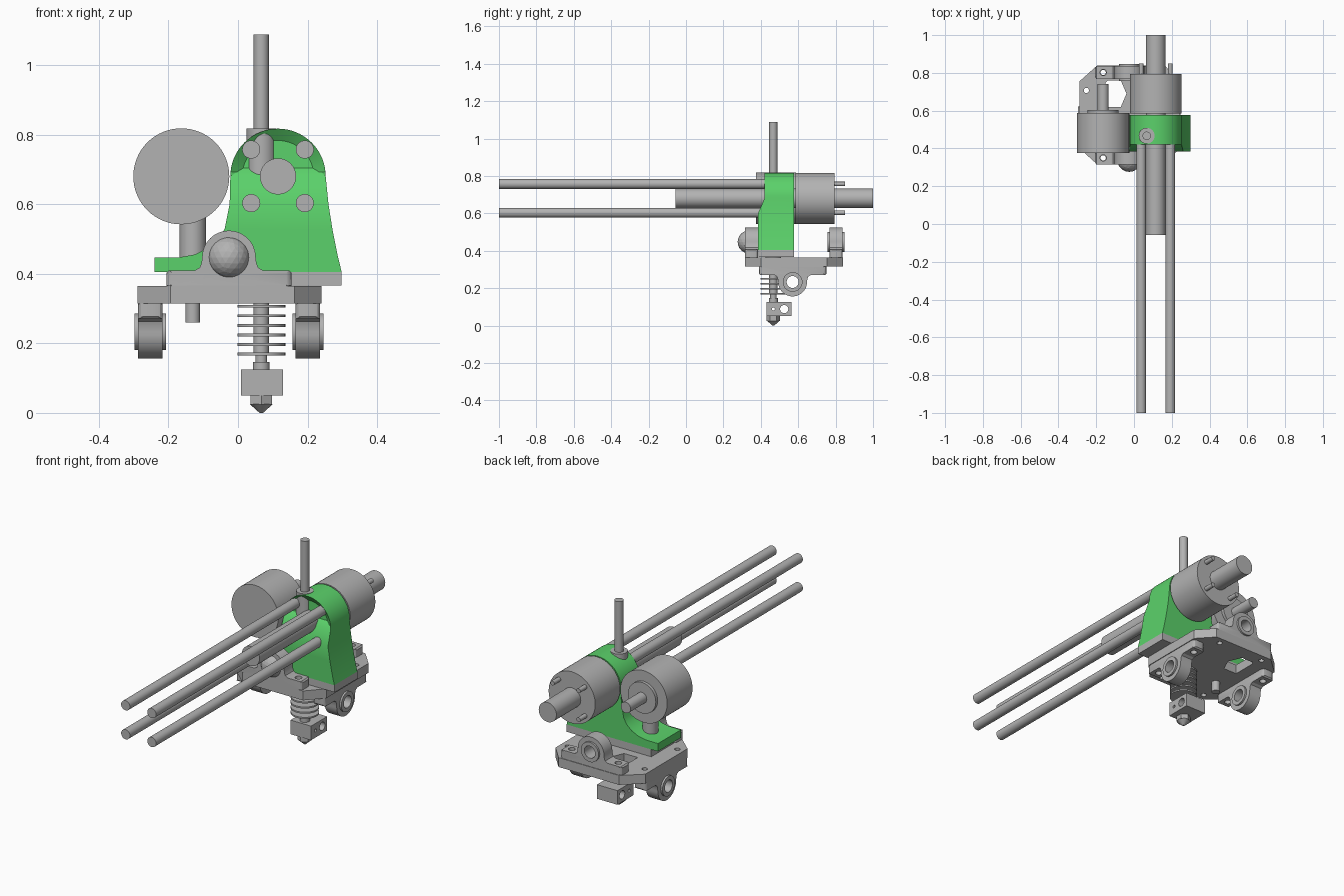
import bpy, bmesh
from math import sin, cos, pi, radians
from mathutils import Vector, Matrix

if "Cube" in bpy.data.objects:
    bpy.data.objects.remove(bpy.data.objects["Cube"])


def material(name, rgb):
    m = bpy.data.materials.new(name)
    m.diffuse_color = (*rgb, 1)
    m.use_nodes = True
    m.node_tree.nodes["Principled BSDF"].inputs["Base Color"].default_value = m.diffuse_color
    return m


GREY = material("grey_metal", (0.45, 0.45, 0.45))
GREEN = material("green_plastic", (0.105, 0.64, 0.145))


def finish(name, bm, mat=GREY):
    bmesh.ops.remove_doubles(bm, verts=bm.verts, dist=1e-5)
    bmesh.ops.recalc_face_normals(bm, faces=bm.faces)
    me = bpy.data.meshes.new(name)
    bm.to_mesh(me)
    bm.free()
    me.materials.append(mat)
    ob = bpy.data.objects.new(name, me)
    bpy.context.collection.objects.link(ob)
    return ob


def cyl(name, p0, p1, r0, r1=None, seg=40):
    p0, p1 = Vector(p0), Vector(p1)
    d = p1 - p0
    mat = Matrix.Translation((p0 + p1) / 2) @ d.to_track_quat('Z', 'Y').to_matrix().to_4x4()
    bm = bmesh.new()
    bmesh.ops.create_cone(bm, cap_ends=True, segments=seg, radius1=r0,
                          radius2=r0 if r1 is None else r1, depth=d.length, matrix=mat)
    return finish(name, bm)


def arc(cx, cy, r, a0=0, a1=360, n=32):
    full = a1 - a0 == 360
    steps = [radians(a0 + (a1 - a0) * i / n) for i in range(n if full else n + 1)]
    return [(cx + r * cos(a), cy + r * sin(a)) for a in steps]


# local (u, v, depth) to world for each extrusion axis
FRAMES = {'x': Matrix(((0, 0, 1), (1, 0, 0), (0, 1, 0))),
          'y': Matrix(((1, 0, 0), (0, 0, -1), (0, 1, 0))),
          'z': Matrix.Identity(3)}


def prism(name, loops, axis, lo, hi):
    """Extrude an outline (first loop) with holes (other loops)."""
    cu = bpy.data.curves.new(name, 'CURVE')
    cu.dimensions, cu.fill_mode, cu.extrude = '2D', 'BOTH', (hi - lo) / 2
    for loop in loops:
        sp = cu.splines.new('POLY')
        sp.points.add(len(loop) - 1)
        for p, (u, v) in zip(sp.points, loop):
            p.co = (u, v, 0, 1)
        sp.use_cyclic_u = True
    tmp = bpy.data.objects.new(name + "_tmp", cu)
    me = bpy.data.meshes.new_from_object(tmp)
    bm = bmesh.new()
    bm.from_mesh(me)
    shift = Vector([(lo + hi) / 2 if a == axis else 0 for a in 'xyz'])
    bm.transform(Matrix.Translation(shift) @ FRAMES[axis].to_4x4())
    bpy.data.objects.remove(tmp)
    bpy.data.curves.remove(cu)
    bpy.data.meshes.remove(me)
    return finish(name, bm)


# carriage plate with window and bolt holes
UPPER_X, LOWER_Y, BOLT = -0.026, 0.57, 0.137
UPPER_Y, LOWER_X = (0.35, 0.802), (-0.252, 0.201)
bolts = [(UPPER_X + s * BOLT, y) for s in (-1, 1) for y in UPPER_Y]
bolts += [(x, LOWER_Y + s * BOLT) for s in (-1, 1) for x in LOWER_X]
outline = [(-0.194, 0.315), (0.162, 0.315), (0.24, 0.40), (0.24, 0.755),
           (0.162, 0.84), (-0.194, 0.84), (-0.289, 0.755), (-0.289, 0.40)]
window = [(-0.15, 0.62), (-0.07, 0.62), (-0.04, 0.69), (-0.07, 0.76), (-0.14, 0.76), (-0.15, 0.75)]
prism("carriage_plate", [outline, window] + [arc(x, y, 0.014, n=16) for x, y in bolts],
      'z', 0.315, 0.365)

# bearing holder: base with arch, bolt holes and rounded ends
half = [(0.18, 0), (0.18, 0.038), (0.173, 0.045), (0.097, 0.045), (0.084, 0.053), (0.079, 0.066)]
profile = half + arc(0, 0.082, 0.077, 0, 180, 24) + [(-u, v) for u, v in reversed(half)]
holder = prism("bearing_holder", [profile, arc(0, 0.082, 0.052)], 'y', -0.035, 0.035)
bm = bmesh.new()
bm.from_mesh(holder.data)
ends = [e for e in bm.edges if all(abs(v.co.x) > 0.179 for v in e.verts)
        and abs(e.verts[0].co.z - e.verts[1].co.z) > 0.01
        and abs(e.verts[0].co.y - e.verts[1].co.y) < 0.001]
bmesh.ops.bevel(bm, geom=ends, offset=0.015, segments=3, affect='EDGES', profile=0.5)
bm.to_mesh(holder.data)
bm.free()
for s in (-1, 1):
    cutter = cyl("bolt_cutter", (s * BOLT, 0, -0.05), (s * BOLT, 0, 0.1), 0.017, seg=20)
    mod = holder.modifiers.new("bolt_hole", 'BOOLEAN')
    mod.operation, mod.object = 'DIFFERENCE', cutter
    bpy.context.view_layer.objects.active = holder
    bpy.ops.object.modifier_apply(modifier=mod.name)
    bpy.data.objects.remove(cutter)
bearing = prism("bearing", [arc(0, 0.082, 0.0525), arc(0, 0.082, 0.032)], 'y', -0.045, 0.045)

flip = Matrix.Rotation(pi / 2, 4, 'Z') @ Matrix.Rotation(pi, 4, 'X')
spots = {"front": Matrix.Translation((UPPER_X, UPPER_Y[0], 0.365)),
         "back": Matrix.Translation((UPPER_X, UPPER_Y[1], 0.365)),
         "left": Matrix.Translation((LOWER_X[0], LOWER_Y, 0.315)) @ flip,
         "right": Matrix.Translation((LOWER_X[1], LOWER_Y, 0.315)) @ flip}
for side, mat in spots.items():
    for src in (holder, bearing):
        if src is bearing and side == "front":
            continue
        ob = bpy.data.objects.new(f"{side}_{src.name}", src.data)
        ob.matrix_world = mat
        bpy.context.collection.objects.link(ob)
bpy.data.objects.remove(holder)
bpy.data.objects.remove(bearing)

# green bracket: arch on a flared foot, front stepping back at the top
CX, CZ, R = 0.115, 0.68, 0.137
right = [(0.298, 0.405), (0.287, 0.45), (0.272, 0.525), (0.26, 0.6)]
left = [(-0.024, 0.6), (-0.038, 0.53), (-0.055, 0.50), (-0.085, 0.474), (-0.125, 0.455),
        (-0.17, 0.447), (-0.24, 0.447), (-0.24, 0.405)]
top = arc(CX, CZ, R, 0, 180, 32)
bm = bmesh.new()
pts = right + top + left
front = [bm.verts.new((x, 0.42 if z > 0.65 else 0.385, z)) for x, z in pts]
back = [bm.verts.new((x, 0.578, z)) for x, z in pts]
for i in range(len(pts)):
    j = (i + 1) % len(pts)
    bm.faces.new((front[i], front[j], back[j], back[i]))
a, b = len(right), len(right) + len(top)
upper = bm.faces.new(front[a:b])
bm.faces.new((front[a - 1], front[a], front[b - 1], front[b]))
bm.faces.new(front[:a] + front[b:])
bm.faces.new(back[::-1])
bmesh.ops.recalc_face_normals(bm, faces=bm.faces)
bmesh.ops.inset_individual(bm, faces=[upper], thickness=0.034, depth=-0.025)
finish("extruder_bracket", bm, GREEN)
prism("bracket_base", [[(-0.2, 0.388), (0.298, 0.388), (0.298, 0.578), (-0.2, 0.578)]],
      'z', 0.366, 0.405)

# main motor with centre shaft, long rods and rear screws
cyl("main_motor", (CX, 0.585, CZ), (CX, 0.795, CZ), R, seg=64)
cyl("main_shaft", (CX, -0.057, CZ), (CX, 1.0, CZ), 0.052)
for sx in (-1, 1):
    for sz in (-1, 1):
        x, z = CX + sx * 0.077, CZ + sz * 0.077
        cyl("long_rod", (x, -1, z), (x, 0.47, z), 0.026, seg=32)
        cyl("motor_screw", (x, 0.79, z), (x, 0.85, z), 0.012, seg=20)

# side motor with boss and shaft, standing on a post
SX = -0.163
cyl("side_motor", (SX, 0.375, CZ), (SX, 0.588, CZ), 0.138, seg=64)
cyl("side_motor_boss", (SX, 0.58, CZ), (SX, 0.604, CZ), 0.082)
cyl("side_motor_shaft", (SX, 0.59, CZ), (SX, 0.74, CZ), 0.029)
cyl("side_post", (-0.13, 0.485, 0.40), (-0.13, 0.485, 0.60), 0.038)
cyl("side_post_peg", (-0.13, 0.485, 0.26), (-0.13, 0.485, 0.41), 0.021)

# feed tube, collar and finned cooler
HX, HY = 0.067, 0.467


def stack(name, z0, z1, r0, r1=None, seg=40):
    return cyl(name, (HX, HY, z0), (HX, HY, z1), r0, r1, seg)


stack("feed_tube", 0.3, 1.088, 0.022)
stack("feed_collar", 0.36, 0.818, 0.042)
stack("cooler_core", 0.165, 0.33, 0.022)
for i in range(6):
    z = 0.165 + i * 0.0275
    stack("cooler_fin", z, z + 0.008, 0.069)
stack("cooler_neck", 0.145, 0.17, 0.017)
stack("cooler_collar", 0.12, 0.147, 0.024)

# heater block and nozzle
prism("heater_block", [[(0.43, 0.05), (0.565, 0.05), (0.565, 0.125), (0.43, 0.125)],
                       arc(0.525, 0.088, 0.022), arc(0.467, 0.088, 0.008, n=16)],
      'x', 0.008, 0.129)
stack("nozzle_hex", 0.024, 0.052, 0.036, seg=6)
stack("nozzle_tip", 0.0, 0.025, 0.005, 0.033, 24)

# smooth the round sides, keep edges sharp
bpy.ops.object.select_all(action='SELECT')
bpy.context.view_layer.objects.active = bpy.context.selected_objects[0]
bpy.ops.object.shade_smooth_by_angle(angle=radians(30))

# faceted ball on the front holder
bm = bmesh.new()
bmesh.ops.create_icosphere(bm, subdivisions=3, radius=0.062,
                           matrix=Matrix.Translation((UPPER_X, 0.338, 0.447)))
finish("front_ball", bm)
